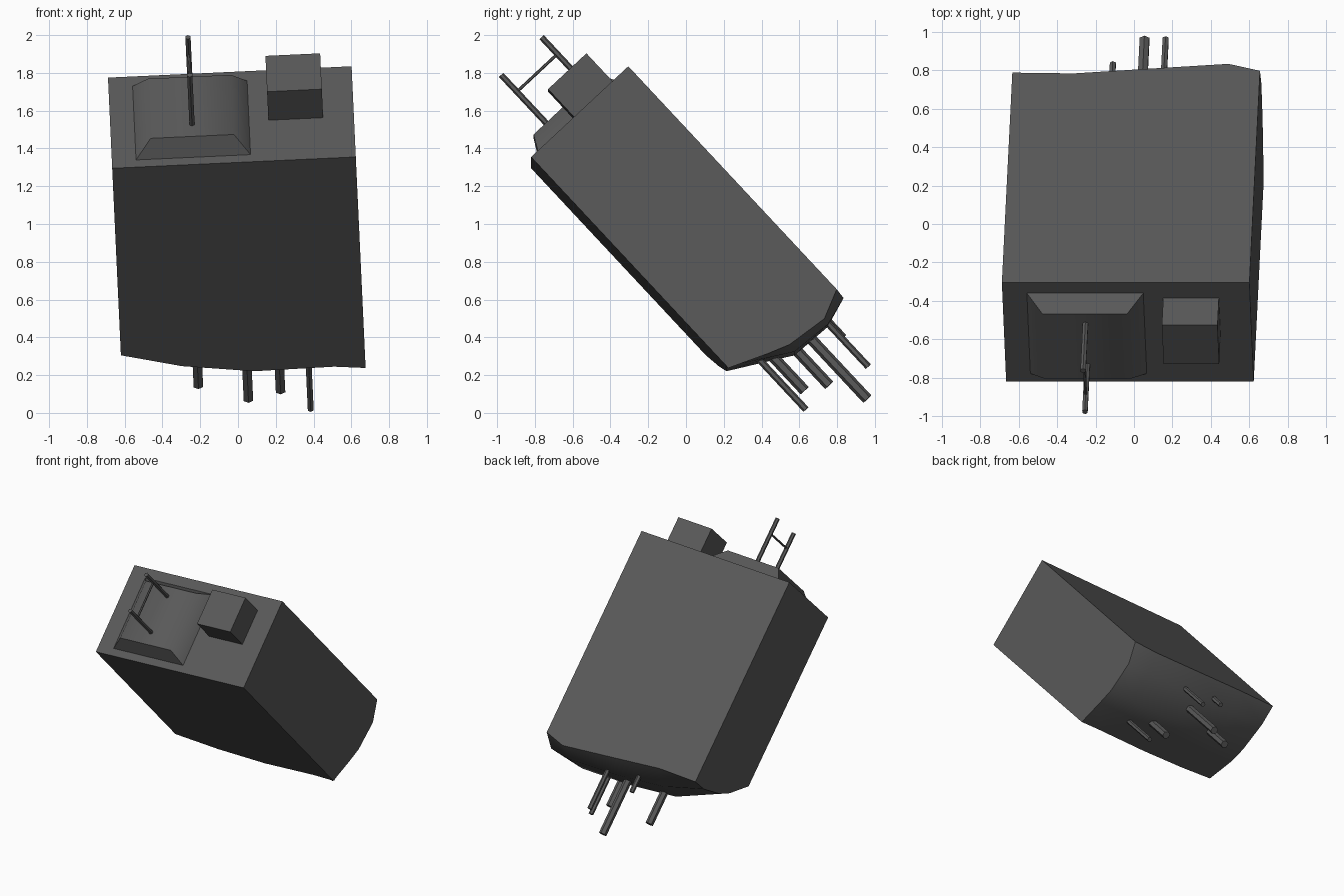
import bpy, bmesh, math
from mathutils import Matrix, Vector

if "Cube" in bpy.data.objects:
    bpy.data.objects.remove(bpy.data.objects["Cube"])

# Tilted frame: origin at the front left corner of the top face,
# local x along the width, y to the back, z out of the top
X = Vector((0.9989, 0, 0.0465)).normalized()
Y = Vector((-0.0317, 0.731, 0.6817)).normalized()
Z = X.cross(Y).normalized()
Y = Z.cross(X)
FRAME = Matrix.Translation((-0.666, -0.82, 1.295)) @ Matrix((X, Y, Z)).transposed().to_4x4()
W, D = 1.291, 0.704

grey = bpy.data.materials.new("dark grey")
grey.diffuse_color = (0.1, 0.1, 0.1, 1)
grey.use_nodes = True
grey.node_tree.nodes["Principled BSDF"].inputs["Base Color"].default_value = grey.diffuse_color


def finish(name, bm, angle=None):
    bmesh.ops.recalc_face_normals(bm, faces=bm.faces)
    me = bpy.data.meshes.new(name)
    bm.to_mesh(me)
    bm.free()
    me.materials.append(grey)
    ob = bpy.data.objects.new(name, me)
    ob.matrix_world = FRAME
    bpy.context.collection.objects.link(ob)
    if angle:
        bpy.ops.object.select_all(action='DESELECT')
        ob.select_set(True)
        bpy.context.view_layer.objects.active = ob
        bpy.ops.object.shade_smooth_by_angle(angle=math.radians(angle))
    return ob


def frustum(name, x0, x1, y0, y1, h, ix=0, iy=0, angle=None, base=-0.01):
    """Box on the top face; its upper side is inset by ix, iy."""
    bm = bmesh.new()
    bmesh.ops.create_cube(bm, size=1)
    for v in bm.verts:
        up = v.co.z > 0
        dx, dy = (ix, iy) if up else (0, 0)
        v.co = (x0 + dx if v.co.x < 0 else x1 - dx,
                y0 + dy if v.co.y < 0 else y1 - dy,
                h if up else base)
    return finish(name, bm, angle)


def rod(name, a, b, r):
    """Six-sided rod between two local points."""
    a, b = Vector(a), Vector(b)
    d = b - a
    rot = Matrix() if abs(d.z) > abs(d.y) else Matrix.Rotation(math.radians(90), 4, 'X')
    bm = bmesh.new()
    bmesh.ops.create_cone(bm, cap_ends=True, segments=6, radius1=r, radius2=r,
                          depth=d.length, matrix=Matrix.Translation((a + b) / 2) @ rot)
    return finish(name, bm)


# Main block: flat sides, uneven bulging underside
us = [0, 0.32, 0.7, 1.125, W]
vs = [0, 0.2, 0.32, 0.55, D]
lengths = [
    [1.356, 1.455, 1.516, 1.510, 1.530],
    [1.492, 1.590, 1.630, 1.630, 1.615],
    [1.545, 1.670, 1.700, 1.700, 1.660],
    [1.600, 1.680, 1.710, 1.715, 1.686],
    [1.603, 1.597, 1.632, 1.670, 1.617],
]
bm = bmesh.new()
g = [[bm.verts.new((u, v, -lengths[j][i])) for i, u in enumerate(us)]
     for j, v in enumerate(vs)]
fl, fr, br, bl = [bm.verts.new(c) for c in ((0, 0, 0), (W, 0, 0), (W, D, 0), (0, D, 0))]
for j in range(4):
    for i in range(4):
        bm.faces.new((g[j][i], g[j][i + 1], g[j + 1][i + 1], g[j + 1][i]))
bm.faces.new((fl, fr, br, bl))
bm.faces.new([fl, fr] + g[0][::-1])
bm.faces.new([bl, br] + g[4][::-1])
bm.faces.new([fl, bl] + [row[0] for row in g[::-1]])
bm.faces.new([fr, br] + [row[4] for row in g[::-1]])
finish("main_block", bm, 50)

# Roof units
frustum("roof_housing", 0.128, 0.735, D - 0.648, D - 0.075, 0.1, 0.083, 0.055, 55, 0)
frustum("roof_box", 0.838, 1.128, D - 0.388, D - 0.11, 0.207)

# Antenna: two prongs joined by a thin bar
for name, v in (("back_prong", 0.203), ("front_prong", 0.496)):
    rod(name, (0.433, D - v, 0.09), (0.433, D - v, 0.455), 0.016)
rod("prong_crossbar", (0.433, D - 0.203, 0.333), (0.433, D - 0.496, 0.333), 0.008)

# Rods hanging from the underside, given by their tips
tips = [(0.055, 0.96, 0.073, 0.029), (0.225, 0.628, 0.118, 0.029), (-0.21, 0.758, 0.146, 0.029),
        (0.385, 0.635, 0.018, 0.018), (0.165, 0.965, 0.245, 0.018), (-0.11, 0.835, 0.40, 0.018)]
for k, (x, y, z, r) in enumerate(tips):
    p = FRAME.inverted() @ Vector((x, y, z))
    rod(f"hanging_rod_{k + 1}", (p.x, p.y, -1.52), p, r)
